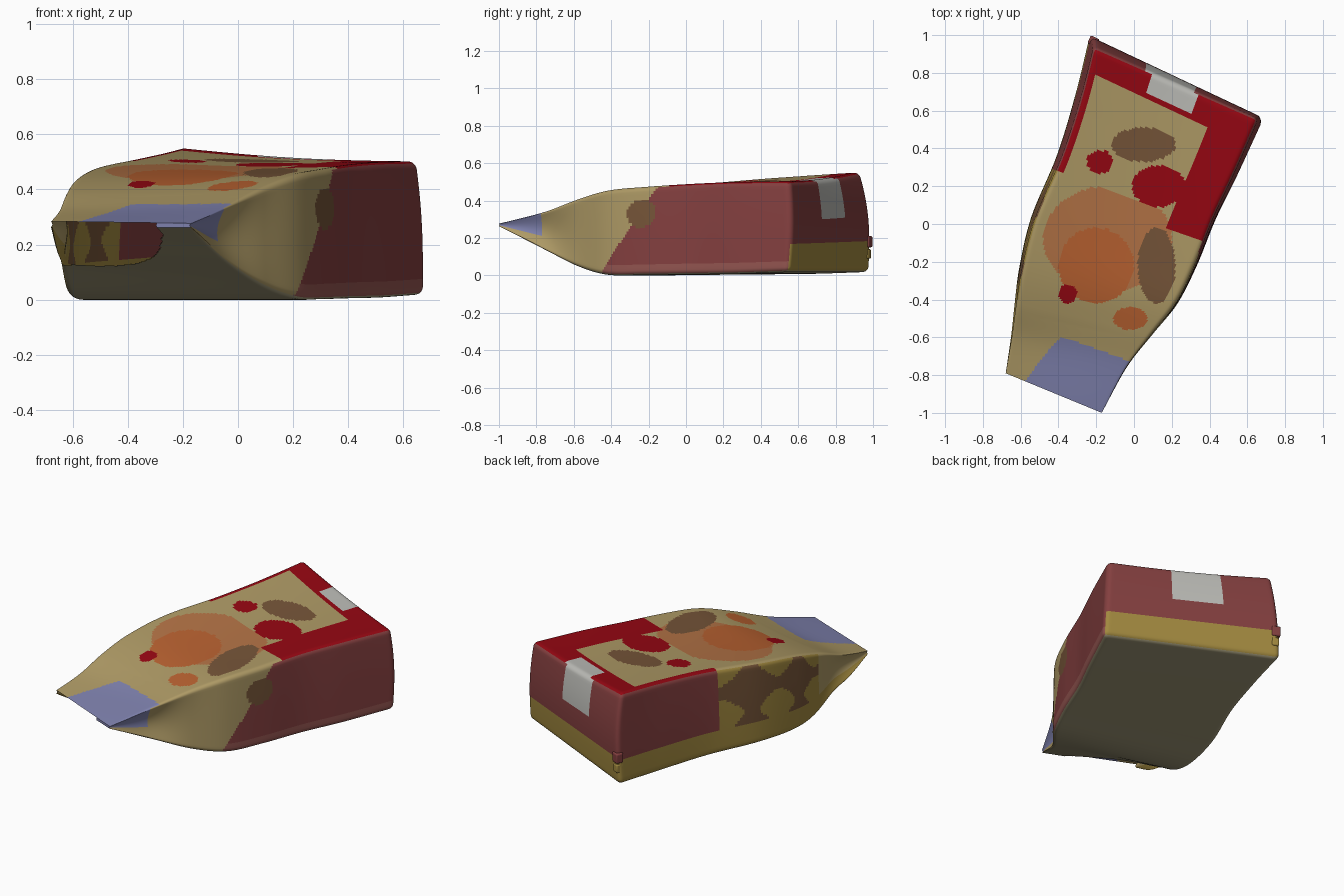
import bpy, bmesh, math
from mathutils import Vector

if "Cube" in bpy.data.objects:
    bpy.data.objects.remove(bpy.data.objects["Cube"])

# Stations from back to front: left xy, right xy, bottom z, top-left z, top-right z
STATIONS = [
    (-0.225, 0.978, 0.668, 0.555, 0.018, 0.553, 0.502),
    (-0.300, 0.68, 0.535, 0.26, 0.008, 0.535, 0.499),
    (-0.400, 0.36, 0.425, 0.03, 0.005, 0.512, 0.490),
    (-0.535, 0.04, 0.325, -0.22, 0.002, 0.482, 0.474),
    (-0.600, -0.22, 0.225, -0.42, 0.003, 0.445, 0.455),
    (-0.630, -0.42, 0.100, -0.58, 0.048, 0.395, 0.408),
    (-0.655, -0.60, -0.035, -0.76, 0.138, 0.328, 0.340),
    (-0.680, -0.79, -0.170, -1.00, 0.262, 0.284, 0.277),
]
# linear run-out past both ends keeps the tips straight
ends = [tuple(2 * p - q for p, q in zip(*pair)) for pair in
        ((STATIONS[0], STATIONS[1]), (STATIONS[-1], STATIONS[-2]))]
TABLE = [ends[0]] + STATIONS + [ends[1]]
LAST = len(STATIONS) - 1
W, H, L = 0.9, 0.5, 2.0
R = 0.028

COLOURS = {
    "red": (0.30, 0.002, 0.006), "dull_red": (0.23, 0.05, 0.05),
    "tan": (0.42, 0.32, 0.13), "gold": (0.36, 0.25, 0.05),
    "orange": (0.48, 0.12, 0.03), "coral": (0.45, 0.17, 0.06),
    "brown": (0.18, 0.09, 0.04), "blue": (0.21, 0.22, 0.42),
    "olive": (0.36, 0.32, 0.19), "white": (0.50, 0.50, 0.47),
    "rose": (0.29, 0.09, 0.08),
}
NAMES = list(COLOURS)


def add_materials(obj):
    for name, rgb in COLOURS.items():
        mat = bpy.data.materials.get(name) or bpy.data.materials.new(name)
        mat.diffuse_color = (*rgb, 1)
        mat.use_nodes = True
        mat.node_tree.nodes["Principled BSDF"].inputs["Base Color"].default_value = mat.diffuse_color
        obj.data.materials.append(mat)


def station(s):
    """Catmull-Rom interpolation of the station table."""
    i = max(0, min(int(s), LAST - 1))
    t = s - i
    a, b, c, d = TABLE[i:i + 4]
    return [0.5 * (2 * q + (r - p) * t + (2 * p - 5 * q + 4 * r - w) * t * t
                   + (3 * q - p - 3 * r + w) * t ** 3) for p, q, r, w in zip(a, b, c, d)]


def warp(u, v, f):
    """Round the unit box, then bend it into the bag shape."""
    p = Vector((u * W, v * H, f * L))
    q = Vector((min(max(p.x, R), W - R), min(max(p.y, R), H - R), max(p.z, R)))
    d = p - q
    if d.length > 1e-6:
        p = q + d.normalized() * R
    u, v, f = p.x / W, p.y / H, p.z / L
    s = f * LAST
    lx, ly, rx, ry, zb, zl, zr = station(s)
    # the left half of the lower fold lifts sooner
    zb += 0.035 * (1 - u) * math.exp(-((s - 5.5) / 0.6) ** 2)
    z = zb + (zl + (zr - zl) * u - zb) * v
    # the top panel sags slightly between its edges
    z -= 0.012 * math.sin(math.pi * min(max(u, 0), 1)) * v ** 3 * min(1, (1 - f) * 4)
    # back panel bulges, and leans in towards the top left corner
    b = 0.014 * math.sin(math.pi * v) - v ** 3 * (0.005 + 0.03 * (1 - u))
    b *= max(0, 1 - s / 1.2)
    # shallow side gussets at the pinched end, side walls lean in towards the top
    pinch = 0.05 * math.exp(-((s - 6) / 0.8) ** 2) * math.sin(math.pi * v)
    u += pinch * (1 - 2 * u) + (u - 0.5) * 0.03 * (1 - v) * (1 - f)
    u += 0.03 * v * v * (1 - u) * (1 - f) - 0.012 * v ** 3 * u * (1 - f)
    return Vector((lx + (rx - lx) * u + 0.43 * b, ly + (ry - ly) * u + 0.9 * b, z))


def near(c, x, y, rx, ry):
    return ((c.x - x) / rx) ** 2 + ((c.y - y) / ry) ** 2 < 1


def colour(side, u, v, s, c):
    if side == "bottom":
        return "olive"
    if side == "back":
        if v < 0.32:
            return "gold"
        return "white" if 0.32 < u < 0.62 and v > 0.55 else "dull_red"
    if side == "front":
        return "blue"
    if side == "right":
        if s > 6.1:
            return "blue" if v > 0.35 else "tan"
        if near(Vector((s, v)), 3.1, 0.7, 0.35, 0.16):
            return "brown"
        if s > 4.2 - 1.5 * v:
            return "tan"
        return "rose" if v < 0.12 else "dull_red"
    if side == "left":
        if v < 0.28:
            return "gold"
        if s > 4.9:
            return "tan"
        if s > 2.2:
            return "brown" if math.sin(5 * s) + math.sin(11 * v) > -0.3 else "gold"
        return "dull_red"
    # top artwork
    if s > 5.5 + 0.35 * u and u > 0.40 - 0.14 * (s - 5.6):
        return "blue"
    if s < 0.36 and 0.36 < u < 0.64:
        return "white"
    if near(c, 0.13, 0.20, 0.14, 0.11) or near(c, -0.18, 0.33, 0.07, 0.06):
        return "red"
    if near(c, -0.35, -0.37, 0.05, 0.05):
        return "red"
    if near(c, -0.20, -0.22, 0.20, 0.20):
        return "orange"
    if near(c, 0.12, -0.22, 0.10, 0.20) or near(c, 0.05, 0.42, 0.17, 0.09):
        return "brown"
    if s < 0.45 or (u > 0.76 and s < 2.5):
        return "red"
    if s < 2.2:
        return "tan" if u > 0.05 else "red"
    if near(c, -0.14, -0.08, 0.34, 0.28):
        return "coral"
    return "orange" if near(c, -0.02, -0.5, 0.09, 0.06) else "tan"


def spaced(n, size, both=True):
    """Even divisions with extra ones inside the rounded edges."""
    e = [R / size * k for k in (0, 0.25, 0.5, 0.75, 1)]
    a, b = e[-1], (1 - e[-1] if both else 1)
    mid = [a + (b - a) * k / n for k in range(1, n)]
    return e + mid + ([1 - k for k in reversed(e)] if both else [1.0])


US, VS, FS = spaced(66, W), spaced(28, H), spaced(150, L, False)
bm = bmesh.new()


def sheet(side, A, B, to_box):
    """One side of the bag as a warped, coloured grid."""
    grid = [[bm.verts.new(warp(*to_box(a, b))) for b in B] for a in A]
    for i in range(len(A) - 1):
        for j in range(len(B) - 1):
            u, v, f = to_box((A[i] + A[i + 1]) / 2, (B[j] + B[j + 1]) / 2)
            s = f * LAST
            # torn opening under the left half of the pinched end
            torn = u < 0.76 and s > 5.55 + 1.2 * (u / 0.74) ** 3
            if side in ("bottom", "front") and torn:
                continue
            quad = [grid[i][j], grid[i + 1][j], grid[i + 1][j + 1], grid[i][j + 1]]
            c = sum((q.co for q in quad), Vector()) / 4
            face = bm.faces.new(quad)
            face.material_index = NAMES.index(colour(side, u, v, s, c))


sheet("top", FS, US, lambda a, b: (b, 1, a))
sheet("bottom", US, FS, lambda a, b: (a, 0, b))
sheet("left", FS, VS, lambda a, b: (0, b, a))
sheet("right", VS, FS, lambda a, b: (1, a, b))
sheet("back", VS, US, lambda a, b: (b, a, 0))
sheet("front", US, VS, lambda a, b: (a, b, 1))
bmesh.ops.remove_doubles(bm, verts=bm.verts, dist=0.0002)
bmesh.ops.recalc_face_normals(bm, faces=bm.faces)
mesh = bpy.data.meshes.new("bag_body")
bm.to_mesh(mesh)
bm.free()
bag = bpy.data.objects.new("bag_body", mesh)
bpy.context.collection.objects.link(bag)
add_materials(bag)


def fold(name, loc, size, tint):
    """Small crumpled tab on the back left corner seam."""
    bpy.ops.mesh.primitive_cube_add(size=1, location=loc, rotation=(0, 0, math.radians(-25)))
    o = bpy.context.object
    o.name = name
    o.scale = size
    add_materials(o)
    for p in o.data.polygons:
        p.material_index = NAMES.index(tint)
    m = o.modifiers.new("round", 'BEVEL')
    m.width, m.segments = 0.15, 3
    return o


parts = [bag,
         fold("corner_fold_upper", (-0.215, 0.968, 0.180), (0.05, 0.045, 0.06), "dull_red"),
         fold("corner_fold_lower", (-0.215, 0.962, 0.115), (0.04, 0.045, 0.05), "gold")]

bpy.ops.object.select_all(action='DESELECT')
for o in parts:
    o.select_set(True)
bpy.context.view_layer.objects.active = bag
bpy.ops.object.shade_smooth_by_angle(angle=math.radians(40))
